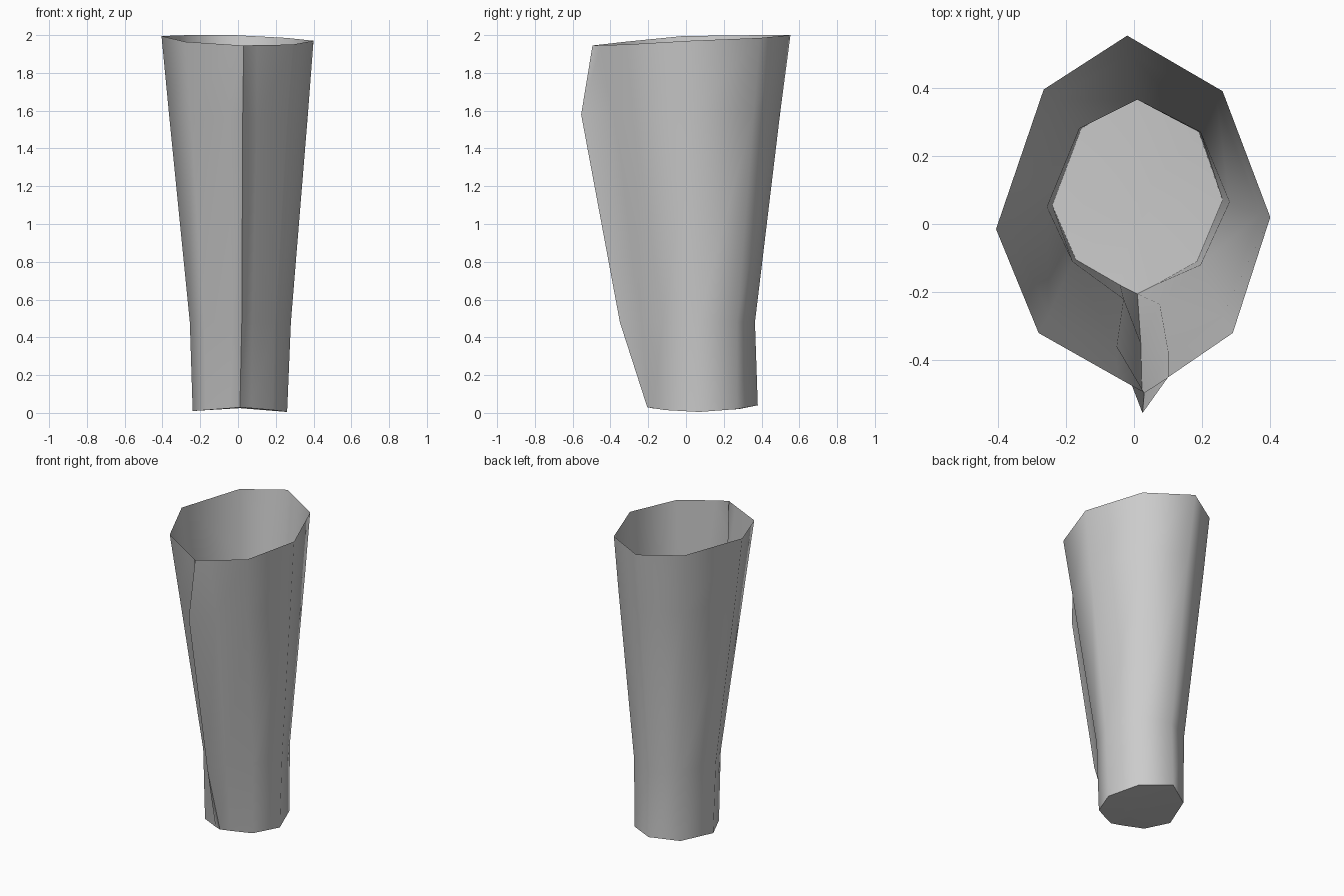
import bpy, bmesh, math

grey = bpy.data.materials.new("light grey")
grey.diffuse_color = (0.6, 0.6, 0.6, 1)

# Cross-sections, bottom to rim, counter-clockwise from the front ridge.
# The points either side of the ridge pinch it into a narrow keel.
bottom = [(.01, -.205, .03), (.07, -.175, .025), (.185, -.11, .015), (.26, .07, .005), (.19, .27, .02),
          (.01, .38, .04), (-.155, .28, .02), (-.24, .055, .01), (-.17, -.105, .015), (-.04, -.18, .025)]
ankle = [(.02, -.35, .48), (.075, -.235, .48), (.195, -.12, .48), (.28, .065, .48), (.195, .27, .48),
         (.01, .365, .48), (-.16, .28, .48), (-.255, .05, .48), (-.18, -.11, .48), (-.03, -.22, .48)]
calf = [(.025, -.555, 1.58), (.10, -.375, 1.56), (.26, -.27, 1.56), (.37, .03, 1.58), (.245, .36, 1.6),
        (-.01, .50, 1.6), (-.24, .365, 1.6), (-.365, 0, 1.58), (-.25, -.265, 1.56), (-.05, -.36, 1.56)]
rim = [(.03, -.495, 1.945), (.10, -.45, 1.947), (.29, -.32, 1.95), (.40, .02, 1.97), (.26, .39, 1.985),
       (-.02, .553, 2.0), (-.265, .395, 2.0), (-.405, -.015, 1.995), (-.28, -.32, 1.965), (-.05, -.45, 1.95)]

# Shell: walls lofted through the sections, closed below and open above
bm = bmesh.new()
rings = [[bm.verts.new(p) for p in ring] for ring in (bottom, ankle, calf, rim)]
for low, high in zip(rings, rings[1:]):
    for i in range(len(low)):
        j = (i + 1) % len(low)
        bm.faces.new((low[i], low[j], high[j], high[i]))

# Shallow floor fan
centre = bm.verts.new((.01, .07, .025))
for i in range(len(rings[0])):
    bm.faces.new((rings[0][(i + 1) % len(rings[0])], rings[0][i], centre))

mesh = bpy.data.meshes.new("tapered_sleeve")
bm.to_mesh(mesh)
bm.free()
mesh.materials.append(grey)
sleeve = bpy.data.objects.new("tapered_sleeve", mesh)
bpy.context.collection.objects.link(sleeve)
bpy.context.view_layer.objects.active = sleeve
sleeve.select_set(True)
bpy.ops.object.shade_smooth_by_angle(angle=math.radians(75))
